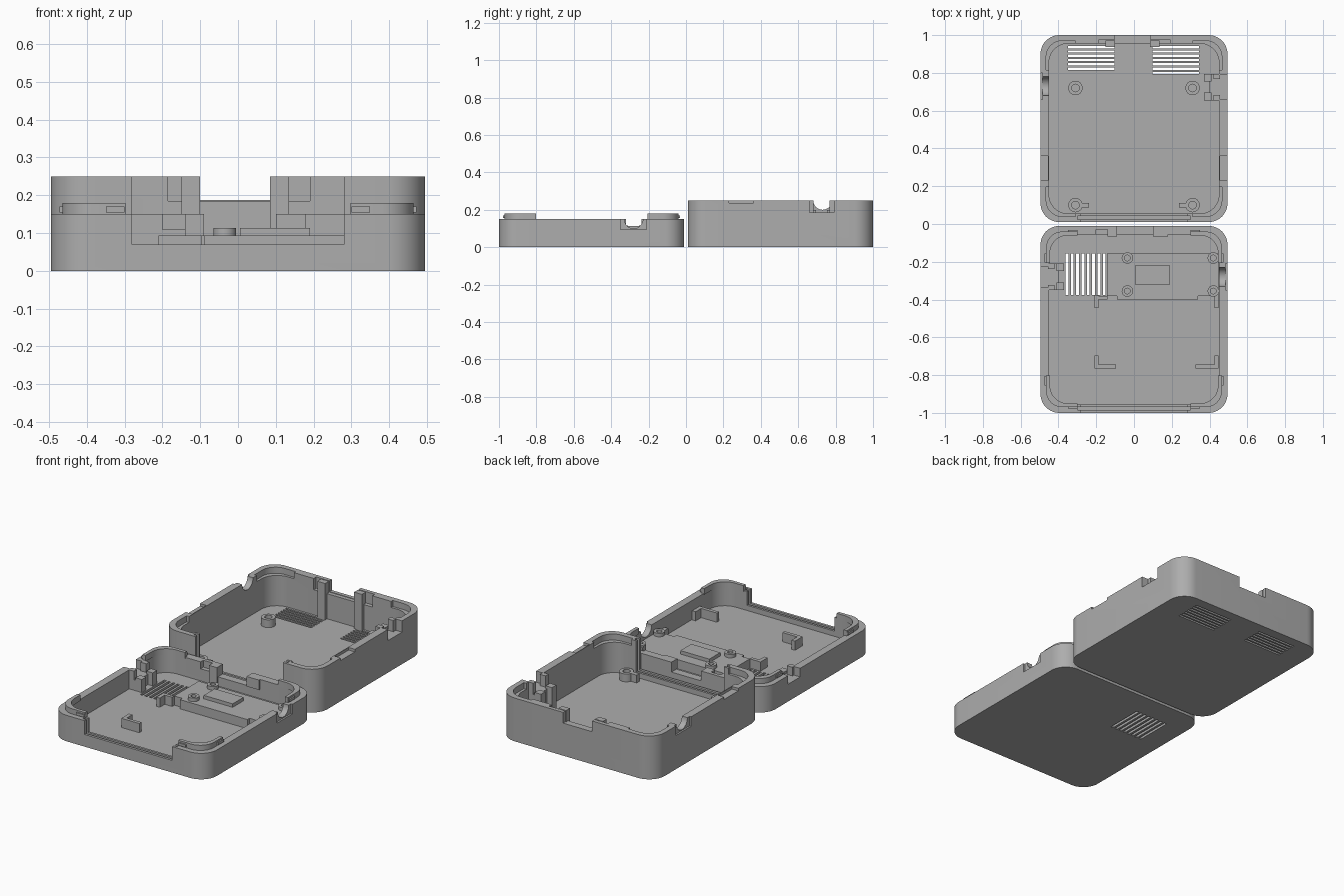
import bpy, bmesh, math

if "Cube" in bpy.data.objects:
    bpy.data.objects.remove(bpy.data.objects["Cube"])

grey = bpy.data.materials.new("plastic grey")
grey.diffuse_color = (0.42, 0.42, 0.42, 1)
grey.use_nodes = True
grey.node_tree.nodes["Principled BSDF"].inputs["Base Color"].default_value = grey.diffuse_color


def prism(name, pts, z0, z1):
    """Extrude a closed xy outline from z0 to z1."""
    bm = bmesh.new()
    face = bm.faces.new([bm.verts.new((x, y, z0)) for x, y in pts])
    ext = bmesh.ops.extrude_face_region(bm, geom=[face])
    bmesh.ops.translate(bm, vec=(0, 0, z1 - z0),
                        verts=[g for g in ext["geom"] if isinstance(g, bmesh.types.BMVert)])
    bmesh.ops.recalc_face_normals(bm, faces=bm.faces)
    me = bpy.data.meshes.new(name)
    bm.to_mesh(me)
    bm.free()
    ob = bpy.data.objects.new(name, me)
    bpy.context.collection.objects.link(ob)
    me.materials.append(grey)
    return ob


def box(name, x0, x1, y0, y1, z0, z1):
    return prism(name, [(x0, y0), (x1, y0), (x1, y1), (x0, y1)], z0, z1)


def disc(name, x, y, r, z0, z1, n=32):
    return prism(name, [(x + r * math.cos(2 * math.pi * i / n),
                         y + r * math.sin(2 * math.pi * i / n)) for i in range(n)], z0, z1)


def rounded(name, cy, inset, r, z0, z1, n=12):
    """Rounded square centred on (0, cy), inset from the tray outline."""
    h = 0.495 - inset - r
    pts = []
    for k, (sx, sy) in enumerate([(1, 1), (-1, 1), (-1, -1), (1, -1)]):
        for i in range(n + 1):
            a = math.pi / 2 * (k + i / n)
            pts.append((sx * h + r * math.cos(a), cy + sy * h + r * math.sin(a)))
    return prism(name, pts, z0, z1)


def cut(ob, *tools):
    """Subtract the tools from the object and discard them."""
    for t in tools:
        m = ob.modifiers.new("cut", 'BOOLEAN')
        m.operation, m.solver, m.object = 'DIFFERENCE', 'EXACT', t
        bpy.context.view_layer.objects.active = ob
        bpy.ops.object.modifier_apply(modifier=m.name)
        bpy.data.objects.remove(t)
    return ob


def cut_box(ob, *dims):
    cut(ob, box("cutter", *dims))


def corner_ring(name, cy, outer, inner, half, z0, z1):
    """Ring following the rim that is kept only at the four corners."""
    ring = rounded(name, cy, outer, 0.085, z0, z1)
    cut(ring, rounded("cutter", cy, inner, 0.095, z0 - 0.1, z1 + 0.1))
    cut_box(ring, -half, half, cy - 1, cy + 1, z0 - 0.1, z1 + 0.1)
    cut_box(ring, -1, 1, cy - half, cy + half, z0 - 0.1, z1 + 0.1)
    return ring


def tray(name, cy, top, floor):
    """Open rounded tray with a wide port opening and a panel groove in its front wall."""
    ob = rounded(name, cy, 0, 0.1, 0, top)
    cut(ob, rounded("cutter", cy, 0.045, 0.1, floor, top + 0.2))
    f = cy - 0.495
    cut_box(ob, -0.28, 0.28, f - 0.1, f + 0.1, 0.07, top + 0.1)
    cut_box(ob, -0.30, 0.30, f + 0.015, f + 0.032, 0.055, top + 0.1)
    return ob


def half_round(x, y, r, z):
    """Cylinder along x used for a cable hole."""
    c = disc("cutter", 0, 0, r, -0.1, 0.1)
    c.rotation_euler = (0, math.pi / 2, 0)
    c.location = (x, y, z)
    bpy.context.view_layer.update()
    return c


def boss(name, x, y, r, hole, z0, z1):
    return cut(disc(name, x, y, r, z0, z1), disc("cutter", x, y, hole, z0 + 0.01, z1 + 0.1))


FLOOR = 0.04
CB, CL = -0.505, 0.505          # tray centres in y

# ---- base tray -------------------------------------------------------------
base = tray("base_tray", CB, 0.15, FLOOR)
cut_box(base, -0.09, 0.10, -0.1, 0.0, 0.093, 0.3)         # rear port
cut_box(base, -0.20, 0.18, -0.06, -0.03, 0.11, 0.3)       # rear port rebate
cut_box(base, -0.6, -0.4, -0.335, -0.225, 0.10, 0.3)      # left switch opening
cut_box(base, 0.485, 0.6, -0.35, -0.21, 0.095, 0.3)       # right cable recess
cut(base, half_round(0.47, -0.28, 0.05, 0.15))
for i in range(8):                                        # floor vents
    x = -0.363 + i * 0.0283
    cut_box(base, x, x + 0.015, -0.375, -0.155, -0.1, 0.1)

# locating lip with snap bumps
corner_ring("base_lip", CB, 0.03, 0.05, 0.298, 0.145, 0.18)
for s in (-1, 1):
    for e in (-1, 1):
        y = CB + e * 0.462
        box("snap_bump", *sorted((s * 0.30, s * 0.35)), y - 0.011, y + 0.011, 0.155, 0.17)
        y = CB + e * 0.325
        x = s * 0.462
        box("snap_bump", x - 0.011, x + 0.011, y - 0.025, y + 0.025, 0.155, 0.17)

# raised mounting platform, pad and screw bosses
box("board_platform", -0.142, 0.447, -0.38, -0.155, 0.03, 0.093)
box("platform_front_rib", -0.09, 0.34, -0.40, -0.379, 0.03, 0.093)
box("platform_left_rib", -0.21, -0.141, -0.40, -0.38, 0.03, 0.093)
box("chip_pad", 0.005, 0.19, -0.32, -0.22, 0.09, 0.113)
for x in (-0.035, 0.42):
    for y in (-0.18, -0.355):
        boss("base_screw_boss", x, y, 0.03, 0.015, 0.08, 0.113)

# corner brackets that hold the circuit board
for x0, x1, a0, a1 in ((-0.21, -0.188, -0.21, -0.095), (0.425, 0.447, 0.325, 0.447)):
    box("board_stop", x0, x1, -0.445, -0.379, 0.03, 0.093)
    box("board_bracket_side", x0, x1, -0.765, -0.695, 0.03, 0.093)
    box("board_bracket_front", a0, a1, -0.765, -0.745, 0.03, 0.093)

# ribs beside the rear port
box("base_port_rib_left", -0.14, -0.09, -0.065, -0.03, 0.03, 0.15)
box("base_port_rib_right", 0.10, 0.18, -0.065, -0.03, 0.093, 0.15)

# ---- lid tray --------------------------------------------------------------
lid = tray("lid_tray", CL, 0.25, FLOOR)
cut_box(lid, -0.10, 0.085, 0.9, 1.1, 0.188, 0.4)          # rear port
cut_box(lid, -0.185, 0.19, 0.94, 0.978, 0.185, 0.4)       # rear port rebate
cut_box(lid, 0.4, 0.6, 0.66, 0.79, 0.185, 0.4)            # right switch opening
cut_box(lid, -0.6, -0.485, 0.66, 0.80, 0.195, 0.4)        # left cable recess
cut(lid, half_round(-0.47, 0.73, 0.05, 0.25))
for s in (-1, 1):                                         # shallow pry slots
    cut_box(lid, *sorted((s * 0.455, s * 0.6)), 0.23, 0.36, 0.235, 0.4)
cut(lid, corner_ring("cutter", CL, 0.03, 0.08, 0.31, 0.215, 0.27))
for x0, rows in ((-0.35, 6), (0.097, 7)):                 # floor vents
    for i in range(rows):
        y = 0.93 - i * 0.0227
        cut_box(lid, x0, x0 + 0.248, y, y + 0.012, -0.1, 0.1)

# ribs beside the rear port
box("lid_port_rib_left", -0.15, -0.10, 0.938, 0.972, 0.03, 0.25)
box("lid_port_rib_right", 0.085, 0.135, 0.938, 0.972, 0.03, 0.25)

# screw bosses; the front pair has a short web
for s in (-1, 1):
    for y in (0.10, 0.72):
        boss("lid_screw_boss", s * 0.31, y, 0.038, 0.02, 0.03, 0.085)
    box("boss_web", *sorted((s * 0.237, s * 0.275)), 0.088, 0.112, 0.03, 0.085)


# ---- switch holders inside the side openings -------------------------------
def switch_holder(name, s, y, low, top):
    box(name + "_seat", *sorted((s * 0.40, s * 0.46)), y - 0.07, y + 0.07, 0.03, low)
    for e in (-1, 1):
        box(name + "_post", *sorted((s * 0.42, s * 0.455)),
            *sorted((y + e * 0.07, y + e * 0.042)), 0.03, top)
        box(name + "_clip", *sorted((s * 0.37, s * 0.41)),
            *sorted((y + e * 0.07, y + e * 0.03)), 0.03, low + 0.015)


switch_holder("base_switch_holder", -1, -0.28, 0.10, 0.15)
switch_holder("lid_switch_holder", 1, 0.725, 0.185, 0.25)

# smooth rounded walls, crisp edges
for ob in bpy.context.scene.objects:
    ob.select_set(True)
    bpy.context.view_layer.objects.active = ob
bpy.ops.object.shade_smooth_by_angle(angle=math.radians(30))
